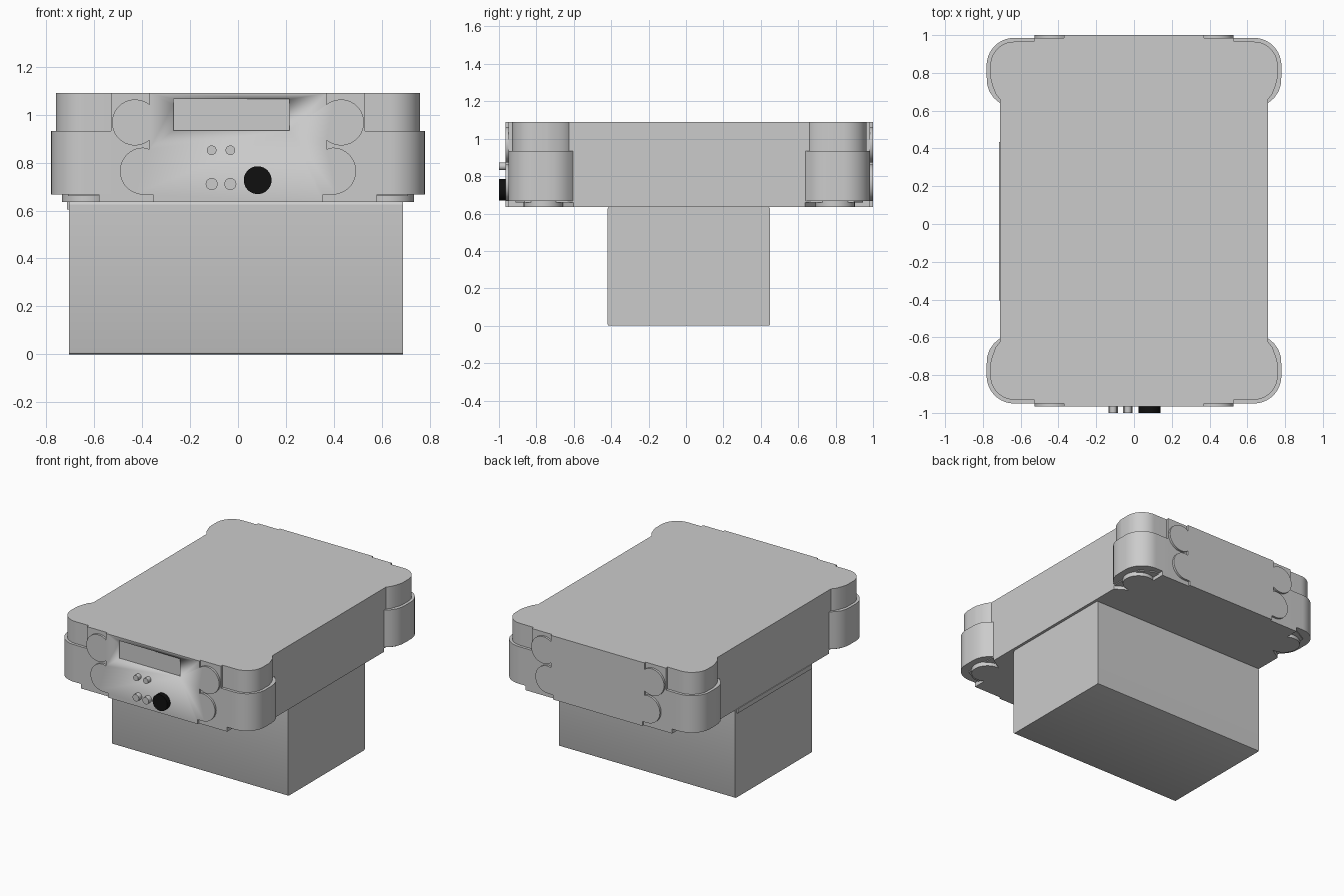
import bpy, bmesh
from math import sin, cos, radians, pi
from mathutils import Vector

if "Cube" in bpy.data.objects:
    bpy.data.objects.remove(bpy.data.objects["Cube"])

YC = 0.0175          # centre of the housing along y
END = 0.9825         # half length to the end plates
SKIN = 0.9675        # half length to the bumper skin


def finish(bm, name, smooth=True):
    bmesh.ops.recalc_face_normals(bm, faces=bm.faces)
    me = bpy.data.meshes.new(name)
    bm.to_mesh(me)
    bm.free()
    ob = bpy.data.objects.new(name, me)
    bpy.context.collection.objects.link(ob)
    bpy.ops.object.select_all(action='DESELECT')
    ob.select_set(True)
    bpy.context.view_layer.objects.active = ob
    if smooth:
        bpy.ops.object.shade_smooth_by_angle(angle=radians(30))
    return ob


def prism(name, pts, a, b, axis='Z'):
    """Extrude a closed outline from a to b along z or y."""
    bm = bmesh.new()
    place = (lambda u, v, w: (u, v, w)) if axis == 'Z' else (lambda u, v, w: (u, w, v))
    face = bm.faces.new([bm.verts.new(place(u, v, a)) for u, v in pts])
    ext = bmesh.ops.extrude_face_region(bm, geom=[face])
    d = Vector(place(0, 0, b - a))
    bmesh.ops.translate(bm, vec=d, verts=[e for e in ext['geom'] if isinstance(e, bmesh.types.BMVert)])
    return finish(bm, name)


def arc(cx, cy, r, a0, a1, n=20):
    return [(cx + r * cos(radians(a0 + (a1 - a0) * i / n)),
             cy + r * sin(radians(a0 + (a1 - a0) * i / n))) for i in range(n + 1)]


def circle(cx, cy, r, n=40):
    return arc(cx, cy, r, 0, 360, n)[:-1]


def four_way(q):
    """Mirror a quarter outline (side to end) around the housing centre."""
    h = q + [(-x, v) for x, v in reversed(q)]
    h += [(x, -v) for x, v in reversed(h)]
    return [(x, v + YC) for x, v in h]


def box(name, lo, hi):
    return prism(name, [(lo[0], lo[1]), (hi[0], lo[1]), (hi[0], hi[1]), (lo[0], hi[1])], lo[2], hi[2])


# Housing core and its lower floor with cut corners
prism("housing_core", four_way([(0.71, 0.6), (0.71, 0.88), (0.62, 0.93),
                                (0.53, 0.93), (0.53, SKIN)]), 0.66, 1.09)
prism("housing_floor", four_way([(0.71, 0.62), (0.58, 0.70), (0.58, SKIN)]), 0.635, 0.67)

# Corner bumpers, lower and upper tier, with floor tongues
def bumper_outline(d):
    side = [(0.60, 0.61 + d), (0.695, 0.61 + d), (0.71, 0.6225 + d), (0.742 - d / 2, 0.65 + d),
            (0.765 - d, 0.683 + d), (0.777 - d, 0.72 + d), (0.78 - d, 0.76)]
    return side + arc(0.635, 0.8225, 0.145 - d, 0, 90)

for sx, side in ((-1, "left"), (1, "right")):
    for sy, end in ((-1, "front"), (1, "back")):
        def put(pts):
            return [(x * sx, v * sy + YC) for x, v in pts]
        tag = end + "_" + side
        prism("lower_bumper_" + tag,
              put(bumper_outline(0) + [(0.45, SKIN), (0.45, 0.90), (0.60, 0.90)]), 0.667, 0.933)
        prism("upper_bumper_" + tag,
              put(bumper_outline(0.02) + [(0.53, 0.9475), (0.53, 0.88), (0.60, 0.88)]), 0.92, 1.09)
        prism("floor_tongue_" + tag, put(circle(0.63, 0.78, 0.105)), 0.635, 0.68)

# End plates with interlocking round tabs
half = [(0.355, 0.635), (0.355, 0.667)]
half += arc(0.395, 0.765, 0.098, -90, 90) + [(0.37, 0.857)]
half += arc(0.43, 0.968, 0.096, -129, 129, 28) + [(0.37, 1.09)]
plate = half + [(-x, z) for x, z in reversed(half)]
prism("back_plate", plate, YC + 0.94, YC + END, 'Y')
front = prism("front_plate", plate, YC - END, YC - 0.94, 'Y')

# Recessed display window in the front plate
cutter = box("window_cutter", (-0.27, -1.1, 0.935), (0.215, -0.953, 1.065))
cutter.hide_render = True
mod = front.modifiers.new("window", 'BOOLEAN')
mod.object = cutter
mod.solver = 'EXACT'
bpy.context.view_layer.objects.active = front
bpy.ops.object.modifier_apply(modifier=mod.name)
bpy.data.objects.remove(cutter)

# Front connectors
for i, (x, z, r) in enumerate([(-0.11, 0.852, 0.02), (-0.032, 0.852, 0.02),
                               (-0.11, 0.711, 0.025), (-0.032, 0.711, 0.025)]):
    prism("small_connector_%d" % (i + 1), circle(x, z, r, 24), -1.0, -0.95, 'Y')
black = bpy.data.materials.new("black")
black.diffuse_color = (0.005, 0.005, 0.005, 1)
black.use_nodes = True
black.node_tree.nodes["Principled BSDF"].inputs["Base Color"].default_value = black.diffuse_color
main = prism("main_connector", circle(0.082, 0.727, 0.058), -1.0, -0.95, 'Y')
main.data.materials.append(black)

# Box below, with eased lower edges and a thin rim at the top
x0, x1, y0, y1, c = -0.705, 0.69, -0.42, 0.45, 0.01
profile = [(y0, c), (y0 + 0.003, 0.003), (y0 + c, 0), (y1 - c, 0), (y1 - 0.003, 0.003), (y1, c),
           (y1, 0.625), (y1 - c, 0.64), (y0 + c, 0.64), (y0, 0.625)]
bm = bmesh.new()
f = bm.faces.new([bm.verts.new((x0, y, z)) for y, z in profile])
ext = bmesh.ops.extrude_face_region(bm, geom=[f])
bmesh.ops.translate(bm, vec=(x1 - x0, 0, 0), verts=[e for e in ext['geom'] if isinstance(e, bmesh.types.BMVert)])
finish(bm, "lower_box")
box("box_rim", (-0.715, -0.405, 0.605), (0.68, 0.435, 0.637))
